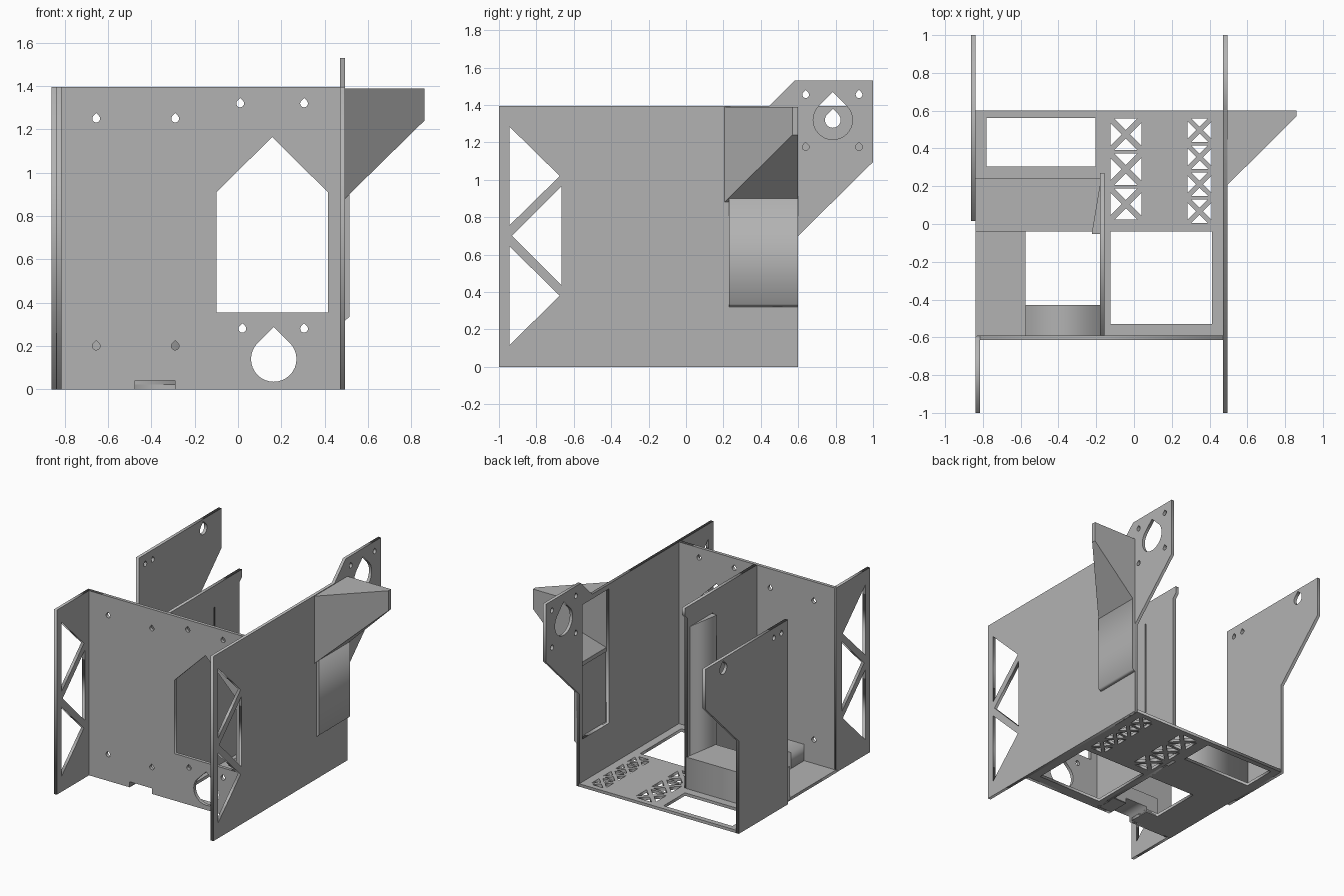
import bpy, bmesh, math
from mathutils import Matrix

cube = bpy.data.objects.get("Cube")
if cube:
    bpy.data.objects.remove(cube, do_unlink=True)

grey = bpy.data.materials.new("plain grey")
grey.use_nodes = True
COLOUR = (0.45, 0.45, 0.45, 1)
grey.diffuse_color = COLOUR
grey.node_tree.nodes["Principled BSDF"].inputs["Base Color"].default_value = COLOUR

# Sketch planes: columns give the world direction of sketch x, sketch y and thickness
PLANES = {
    "side": ((0, 1, 0), (0, 0, 1), (1, 0, 0)),
    "front": ((1, 0, 0), (0, 0, 1), (0, -1, 0)),
    "floor": ((1, 0, 0), (0, 1, 0), (0, 0, 1)),
}


def add_object(name, mesh):
    obj = bpy.data.objects.new(name, mesh)
    bpy.context.collection.objects.link(obj)
    mesh.materials.clear()
    mesh.materials.append(grey)
    return obj


def panel(name, plane, low, high, outline, holes=()):
    """Flat sheet with holes, spanning low..high along the plane's normal axis."""
    curve = bpy.data.curves.new(name, 'CURVE')
    curve.dimensions = '2D'
    curve.fill_mode = 'BOTH'
    curve.extrude = (high - low) / 2
    for loop in (outline, *holes):
        spline = curve.splines.new('POLY')
        spline.points.add(len(loop) - 1)
        for point, (u, v) in zip(spline.points, loop):
            point.co = (u, v, 0, 1)
        spline.use_cyclic_u = True
    temp = bpy.data.objects.new(name + " sketch", curve)
    bpy.context.collection.objects.link(temp)
    bpy.context.view_layer.update()
    graph = bpy.context.evaluated_depsgraph_get()
    mesh = bpy.data.meshes.new_from_object(temp.evaluated_get(graph))
    bpy.data.objects.remove(temp, do_unlink=True)
    axes = Matrix(PLANES[plane]).transposed()
    normal = [abs(c) for c in PLANES[plane][2]]
    middle = (low + high) / 2
    mesh.transform(Matrix.Translation([c * middle for c in normal]) @ axes.to_4x4())
    bm = bmesh.new()
    bm.from_mesh(mesh)
    bmesh.ops.remove_doubles(bm, verts=bm.verts, dist=0.0001)
    bmesh.ops.recalc_face_normals(bm, faces=bm.faces)
    bm.to_mesh(mesh)
    bm.free()
    return add_object(name, mesh)


def hull(name, points):
    bm = bmesh.new()
    for p in points:
        bm.verts.new(p)
    bmesh.ops.convex_hull(bm, input=bm.verts)
    bmesh.ops.recalc_face_normals(bm, faces=bm.faces)
    mesh = bpy.data.meshes.new(name)
    bm.to_mesh(mesh)
    bm.free()
    return add_object(name, mesh)


def rect(u0, v0, u1, v1):
    return [(u0, v0), (u1, v0), (u1, v1), (u0, v1)]


def teardrop(u, v, r=0.018):
    steps = 24 if r > 0.03 else 12
    arc = [math.radians(135 + 270 * i / steps) for i in range(steps + 1)]
    return [(u + r * math.cos(a), v + r * math.sin(a)) for a in arc] + [(u, v + r * 1.414)]


def crossed_cell(u, v, size, gap):
    """Four triangular holes that leave an X of bars in a square cell."""
    h = size / 2
    loops = []
    for k in range(4):
        c, s = round(math.cos(k * math.pi / 2)), round(math.sin(k * math.pi / 2))
        tri = [(h, gap - h), (h, h - gap), (gap, 0)]
        loops.append([(u + c * a - s * b, v + s * a + c * b) for a, b in tri])
    return loops


TOP = 1.395
truss = [[(-0.945, 1.285), (-0.675, 1.02), (-0.945, 0.755)],
         [(-0.665, 0.965), (-0.93, 0.7), (-0.665, 0.435)],
         [(-0.945, 0.645), (-0.675, 0.38), (-0.945, 0.115)]]

# Large side wall with raised rear mount and cable opening
mount_holes = [teardrop(y, z) for y in (0.64, 0.925) for z in (1.175, 1.455)]
panel("left_wall", "side", 0.472, 0.495,
      [(-1, 0), (0.6, 0), (0.6, 0.7), (1, 1.095), (1, 1.53), (0.58, 1.53), (0.445, TOP), (-1, TOP)],
      truss + mount_holes + [teardrop(0.785, 1.32, 0.105), rect(0.245, 0.345, 0.56, 1.36)])

# Opposite side: front truss wing and rear plate, open between them
panel("right_front_wing", "side", -0.838, -0.815, rect(-1, 0, -0.592, TOP), truss)
panel("right_rear_wall", "side", -0.862, -0.838,
      [(0.015, 0), (0.6, 0), (0.6, 0.7), (1, 1.095), (1, TOP), (0.015, TOP)],
      [teardrop(0.785, 1.32, 0.042), teardrop(0.09, 1.32), teardrop(0.18, 1.32)])

# Front wall with window, round port, screw holes and cable notch
screws = [(-0.655, 1.25), (-0.29, 1.25), (0.01, 1.32), (0.305, 1.32),
          (-0.655, 0.2), (-0.29, 0.2), (0.02, 0.28), (0.305, 0.28)]
window = [(-0.1, 0.355), (0.415, 0.355), (0.415, 0.91), (0.158, 1.165), (-0.1, 0.91)]
notch = [(-0.475, 0), (-0.475, 0.042), (-0.29, 0.042), (-0.29, 0)]
panel("front_wall", "front", -0.615, -0.59,
      [(-0.83, 0), *notch, (0.48, 0), (0.48, TOP), (-0.83, TOP)],
      [window, teardrop(0.165, 0.14, 0.105)] + [teardrop(x, z) for x, z in screws])

# Floor with openings and ventilation cells
vents = []
for i in range(3):
    vents += crossed_cell(-0.043, 0.475 - 0.185 * i, 0.165, 0.022)
for i in range(4):
    vents += crossed_cell(0.347, 0.497 - 0.143 * i, 0.125, 0.018)
panel("floor", "floor", 0, 0.022,
      [(-0.84, -0.605), (-0.475, -0.605), (-0.475, -0.43), (-0.575, -0.43), (-0.575, -0.04),
       (-0.18, -0.04), (-0.18, -0.43), (-0.29, -0.43), (-0.29, -0.605),
       (0.48, -0.605), (0.48, 0.6), (-0.84, 0.6)],
      vents + [rect(-0.78, 0.305, -0.205, 0.56), rect(-0.125, -0.53, 0.412, -0.04)])

# Inner divider with slit, top hook and sprung wedge
panel("divider", "side", -0.18, -0.155,
      [(-0.6, 0), (0.24, 0), (0.24, 1.31), (0.27, 1.34), (0.27, TOP), (-0.6, TOP)],
      [rect(-0.066, 0.27, -0.052, 1.235)])
panel("divider_wedge", "floor", 0.25, 1.235,
      [(-0.175, 0.24), (-0.222, -0.04), (-0.222, -0.052), (-0.175, -0.052)])

# Raised blocks on the floor
panel("rear_block", "floor", 0.01, 0.26, rect(-0.84, -0.04, -0.17, 0.243))
panel("front_block", "front", -0.6, -0.43,
      [(-0.575, 0.005), *[(x, max(z, 0.005)) for x, z in notch],
       (-0.17, 0.005), (-0.17, 0.145), (-0.575, 0.145)])

# Shallow cover over the lower half of the cable opening
panel("channel_cover", "front", 0.23, 0.6,
      [(0.493, 0.317), (0.515, 0.335), (0.515, 0.9), (0.493, 0.9)])
bpy.data.objects["channel_cover"].data.materials[0] = grey
hollow = hull("channel_hollow", [(x, y, z) for x in (0.4, 0.503)
                                 for y in (0.245, 0.56) for z in (0.345, 1)])

# Hollow tapered scoop on the outside of the wall
scoop = hull("scoop", [(0.493, y, z) for y in (0.205, 0.6) for z in (0.88, 1.39)]
             + [(0.86, y, z) for y in (0.57, 0.6) for z in (1.24, 1.39)])
scoop_hollow = hull("scoop_hollow", [(x, y, z) for x in (0.47, 0.495)
                                     for y in (0.245, 0.575) for z in (0.91, 1.365)]
                    + [(0.82, y, z) for y in (0.56, 0.575) for z in (1.25, 1.365)])

for target, cutter in ((scoop, scoop_hollow), (bpy.data.objects["channel_cover"], hollow)):
    cut = target.modifiers.new("hollow", 'BOOLEAN')
    cut.operation = 'DIFFERENCE'
    cut.solver = 'EXACT'
    cut.object = cutter
    cutter.hide_render = True
    cutter.hide_viewport = True
